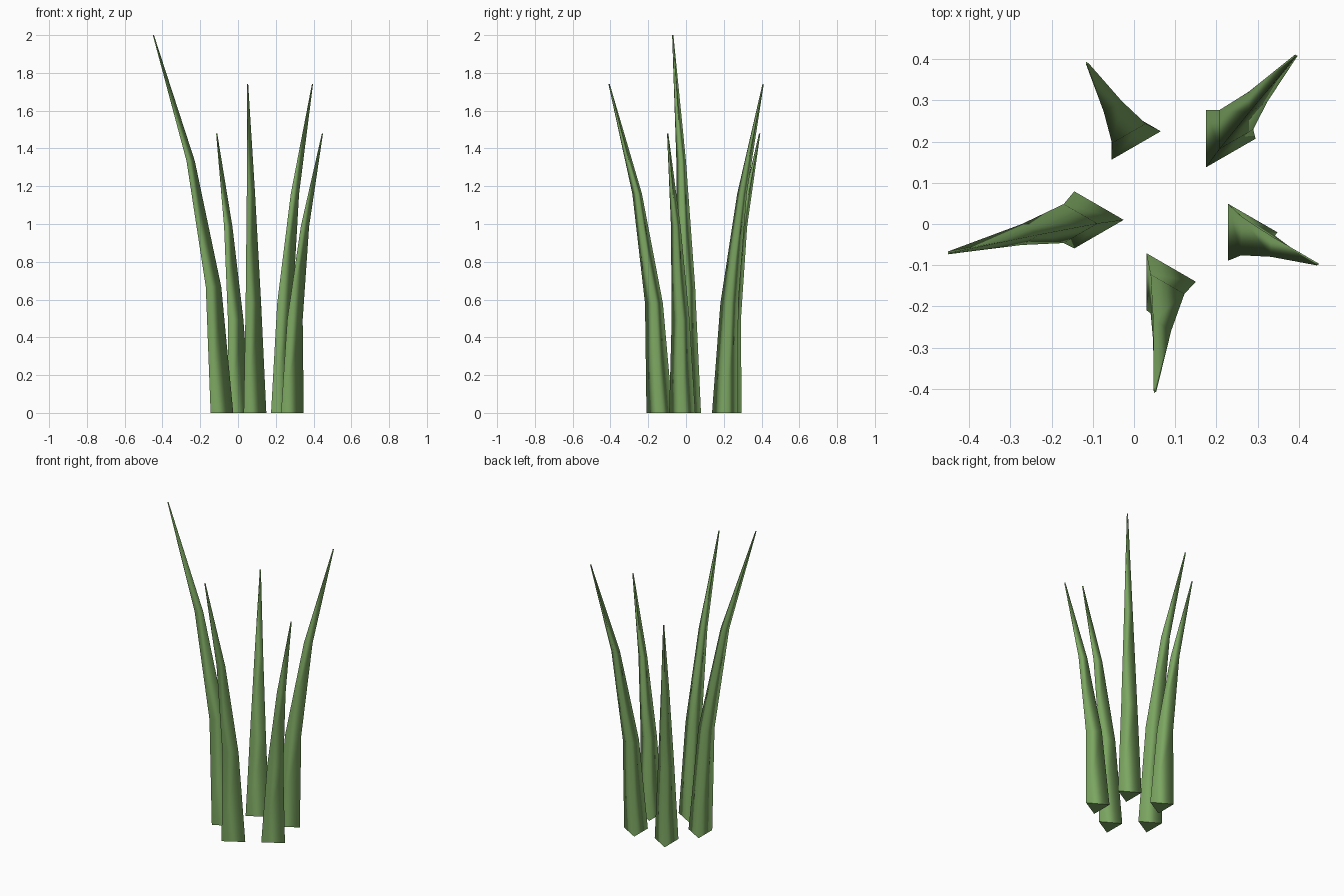
import bpy, bmesh, math

if "Cube" in bpy.data.objects:
    bpy.data.objects.remove(bpy.data.objects["Cube"])

green = bpy.data.materials.new("leaf_green")
green.diffuse_color = (0.20, 0.38, 0.12, 1)
green.use_nodes = True
green.node_tree.nodes["Principled BSDF"].inputs["Base Color"].default_value = green.diffuse_color

SEGMENTS = 3
BASE_RADIUS = 0.08


def blade(name, base, tip, height):
    """Three-sided tapering grass blade that bends outward quadratically."""
    bm = bmesh.new()
    rings = []
    for i in range(SEGMENTS + 1):
        t = i / SEGMENTS
        r = BASE_RADIUS * (1 - 0.95 * t)
        cx = base[0] + (tip[0] - base[0]) * t * t
        cy = base[1] + (tip[1] - base[1]) * t * t
        rings.append([bm.verts.new((cx + r * math.cos(a), cy + r * math.sin(a), height * t))
                      for a in (math.tau * k / 3 for k in range(3))])
    # smooth sides
    for lo, hi in zip(rings, rings[1:]):
        for k in range(3):
            n = (k + 1) % 3
            bm.faces.new((lo[k], lo[n], hi[n], hi[k])).smooth = True
    # flat end caps
    bm.faces.new(rings[0][::-1])
    bm.faces.new(rings[-1])
    mesh = bpy.data.meshes.new(name)
    bm.to_mesh(mesh)
    bm.free()
    mesh.materials.append(green)
    obj = bpy.data.objects.new(name, mesh)
    bpy.context.collection.objects.link(obj)


# base centre, tip centre, height
blade("grass_blade_left", (-0.105, 0.01), (-0.449, -0.07), 2.0)
blade("grass_blade_back", (-0.015, 0.225), (-0.114, 0.39), 1.48)
blade("grass_blade_back_right", (0.215, 0.207), (0.393, 0.408), 1.74)
blade("grass_blade_right", (0.268, -0.02), (0.446, -0.097), 1.48)
blade("grass_blade_front", (0.07, -0.14), (0.05, -0.407), 1.74)
